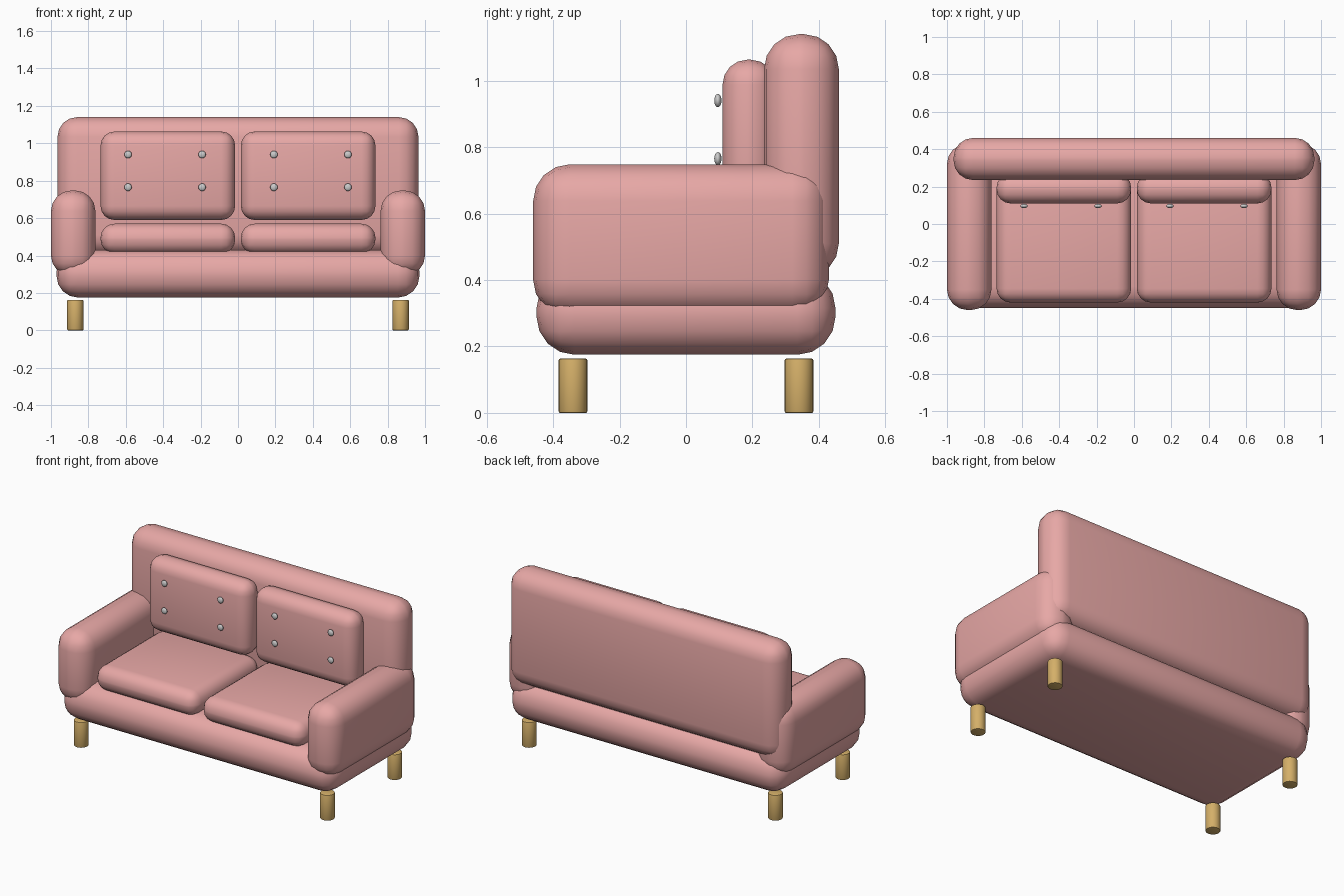
import bpy, math

if "Cube" in bpy.data.objects:
    bpy.data.objects.remove(bpy.data.objects["Cube"])


def material(name, color):
    m = bpy.data.materials.new(name)
    m.diffuse_color = (*color, 1)
    m.use_nodes = True
    m.node_tree.nodes["Principled BSDF"].inputs["Base Color"].default_value = m.diffuse_color
    return m


PINK = material("pink_fabric", (0.80, 0.39, 0.38))
WOOD = material("light_wood", (0.66, 0.43, 0.14))


def finish(ob, name, mat=None, bevel=0, segments=3, angle=60):
    ob.name = name
    if mat:
        ob.data.materials.append(mat)
    if bevel:
        mod = ob.modifiers.new("Bevel", 'BEVEL')
        mod.width = bevel
        mod.segments = segments
        mod.limit_method = 'ANGLE'
        bpy.ops.object.modifier_apply(modifier=mod.name)
    bpy.ops.object.shade_smooth_by_angle(angle=math.radians(angle))
    return ob


def cushion(name, x, y, z, bevel, segments=4):
    """Rounded box given by its (min, max) range on each axis."""
    bpy.ops.mesh.primitive_cube_add(
        size=1, location=[sum(r) / 2 for r in (x, y, z)])
    ob = bpy.context.object
    ob.scale = [r[1] - r[0] for r in (x, y, z)]
    bpy.ops.object.transform_apply(location=False, rotation=False, scale=True)
    return finish(ob, name, PINK, bevel, segments)


# Base and backrest
cushion("base", (-0.97, 0.97), (-0.45, 0.45), (0.175, 0.43), 0.115)
cushion("backrest", (-0.965, 0.965), (0.235, 0.46), (0.405, 1.14), 0.105)

for side, s in (("left", -1), ("right", 1)):
    def span(a, b):
        return tuple(sorted((s * a, s * b)))

    # Armrest and the two cushions of this half
    cushion(side + "_armrest", span(0.762, 1.0), (-0.46, 0.43), (0.29, 0.748), 0.11)
    cushion(side + "_seat_cushion", span(0.015, 0.735), (-0.42, 0.27), (0.41, 0.57), 0.075)
    cushion(side + "_back_cushion", span(0.015, 0.735), (0.11, 0.27), (0.59, 1.063), 0.075)

    # Tufting buttons
    for bx in (0.192, 0.588):
        for bz in (0.765, 0.94):
            bpy.ops.mesh.primitive_uv_sphere_add(
                segments=16, ring_count=10, radius=0.02, location=(s * bx, 0.096, bz))
            ob = bpy.context.object
            ob.scale = (1, 0.55, 1)
            finish(ob, side + "_button")

    # Legs
    for end, y in (("front", -0.34), ("back", 0.34)):
        bpy.ops.mesh.primitive_cylinder_add(
            vertices=24, radius=0.043, depth=0.163, location=(s * 0.87, y, 0.0815))
        finish(bpy.context.object, f"{side}_{end}_leg", WOOD, 0.004, 2, 40)
